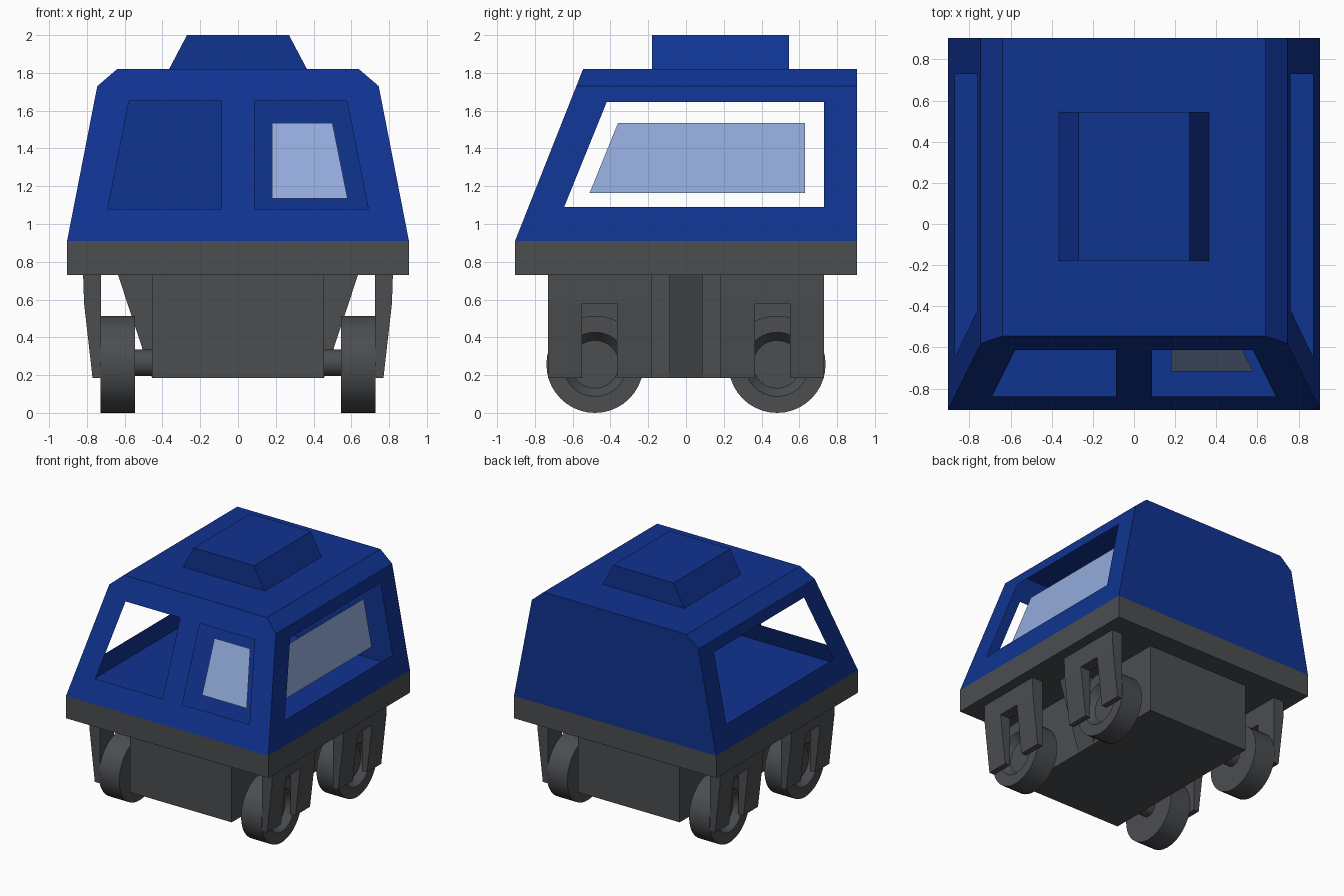
import bpy, bmesh, math
from mathutils import Vector

cube = bpy.data.objects.get("Cube")
if cube:
    bpy.data.objects.remove(cube, do_unlink=True)


def material(name, rgb):
    m = bpy.data.materials.new(name)
    m.use_nodes = True
    m.diffuse_color = (*rgb, 1)
    m.node_tree.nodes["Principled BSDF"].inputs["Base Color"].default_value = (*rgb, 1)
    return m


BLUE = material("deep blue", (0.005, 0.033, 0.28))
GREY = material("dark grey", (0.07, 0.075, 0.081))
GLASS = material("pale blue glass", (0.29, 0.40, 0.70))


def finish(name, bm, mat, mirror=(False, False), smooth=False):
    """Turn a bmesh into a named, coloured object, optionally mirrored."""
    bmesh.ops.remove_doubles(bm, verts=bm.verts, dist=0.0005)
    bmesh.ops.recalc_face_normals(bm, faces=bm.faces)
    mesh = bpy.data.meshes.new(name)
    bm.to_mesh(mesh)
    bm.free()
    mesh.materials.append(mat)
    ob = bpy.data.objects.new(name, mesh)
    bpy.context.collection.objects.link(ob)
    if any(mirror):
        mod = ob.modifiers.new("Mirror", "MIRROR")
        mod.use_axis = (*mirror, False)
    if smooth:
        bpy.ops.object.select_all(action="DESELECT")
        ob.select_set(True)
        bpy.context.view_layer.objects.active = ob
        bpy.ops.object.shade_smooth_by_angle(angle=math.radians(35))
    return ob


def add_face(bm, points):
    return bm.faces.new([bm.verts.new(p) for p in points])


def prism(name, profile, y0, y1, mat, mirror=(False, False)):
    """Extrude an (x, z) profile along y."""
    bm = bmesh.new()
    face = add_face(bm, [(x, y0, z) for x, z in profile])
    out = bmesh.ops.extrude_face_region(bm, geom=[face])
    verts = [g for g in out["geom"] if isinstance(g, bmesh.types.BMVert)]
    bmesh.ops.translate(bm, verts=verts, vec=(0, y1 - y0, 0))
    return finish(name, bm, mat, mirror)


def lathe(name, profile, y, z, mat, mirror):
    """Spin an (x, radius) profile about an axle parallel to x."""
    bm = bmesh.new()
    verts = [bm.verts.new((x, y, z + r)) for x, r in profile]
    edges = [bm.edges.new(pair) for pair in zip(verts, verts[1:])]
    bmesh.ops.spin(bm, geom=verts + edges, cent=(0, y, z), axis=(1, 0, 0),
                   angle=math.tau, steps=40)
    return finish(name, bm, mat, mirror, smooth=True)


# Cabin outline: sloping sides and windscreen
HALF, FLOOR, EAVE, ROOF = 0.905, 0.91, 1.73, 1.82
EAVE_X, ROOF_X = 0.745, 0.64


def side(y, z, inset=0):
    t = (z - FLOOR) / (EAVE - FLOOR)
    return Vector((HALF + (EAVE_X - HALF) * t - inset, y, z))


def front(x, z, inset=0):
    return Vector((x, -HALF + 0.36 * (z - FLOOR) / (ROOF - FLOOR) + inset, z))


# Cabin shell: one half with open windows, mirrored
bm = bmesh.new()
eave_y, roof_y = front(0, EAVE).y, front(0, ROOF).y

wall = [side(-HALF, FLOOR), side(HALF, FLOOR), side(HALF, EAVE), side(eave_y, EAVE)]
hole = [side(-0.645, 1.09), side(0.73, 1.09), side(0.73, 1.645), side(-0.42, 1.645)]
for i in range(4):
    j = (i + 1) % 4
    add_face(bm, [wall[i], wall[j], hole[j], hole[i]])

base_l, base_r = front(0, FLOOR), front(HALF, FLOOR)
eave, roof_r, roof_l = front(EAVE_X, EAVE), front(ROOF_X, ROOF), front(0, ROOF)
bl, br, tr, tl = [front(x, z) for x, z in
                  ((0.088, 1.08), (0.69, 1.08), (0.577, 1.65), (0.088, 1.65))]
for points in ((base_l, base_r, br, bl), (base_r, eave, tr, br),
               (eave, roof_r, tr), (roof_r, roof_l, tl, tr),
               (roof_l, base_l, bl, tl)):
    add_face(bm, points)

add_face(bm, [eave, (EAVE_X, HALF, EAVE), (ROOF_X, HALF, ROOF), roof_r])
add_face(bm, [roof_l, roof_r, (ROOF_X, HALF, ROOF), (0, HALF, ROOF)])
add_face(bm, [(0, HALF, FLOOR), (HALF, HALF, FLOOR), (EAVE_X, HALF, EAVE),
              (ROOF_X, HALF, ROOF), (0, HALF, ROOF)])
finish("cabin_shell", bm, BLUE, (True, False))

# Cabin floor
bm = bmesh.new()
h, z = HALF - 0.003, FLOOR + 0.004
add_face(bm, [(-h, -h, z), (h, -h, z), (h, h, z), (-h, h, z)])
finish("cabin_floor", bm, BLUE)

# Window panes, set inside the openings on one side
bm = bmesh.new()
add_face(bm, [side(y, z, 0.1) for y, z in
              ((-0.51, 1.165), (0.63, 1.165), (0.63, 1.535), (-0.36, 1.535))])
finish("side_window_pane", bm, GLASS)
bm = bmesh.new()
add_face(bm, [front(x, z, 0.1) for x, z in
              ((0.18, 1.135), (0.58, 1.135), (0.5, 1.535), (0.18, 1.535))])
finish("front_window_pane", bm, GLASS)

# Roof hatch
prism("roof_hatch", [(-0.365, ROOF), (0.365, ROOF), (0.27, 2), (-0.27, 2)],
      -0.18, 0.545, BLUE)

# Base plate, chassis and its tapered side ribs
PLATE, BOTTOM, BODY = 0.73, 0.185, 0.455
prism("base_plate", [(-HALF, PLATE), (HALF, PLATE), (HALF, FLOOR), (-HALF, FLOOR)],
      -HALF, HALF, GREY)
prism("chassis", [(-BODY, BOTTOM), (BODY, BOTTOM), (BODY, PLATE), (-BODY, PLATE)],
      -0.73, 0.73, GREY)
prism("side_rib", [(BODY, BOTTOM), (0.635, PLATE), (BODY, PLATE)],
      -0.088, 0.088, GREY, (True, False))

# Wheel brackets: forked plates that thin towards the bottom
bm = bmesh.new()
columns = [0.18, 0.365, 0.55, 0.73]
FORK = 0.58
for i, (a, b) in enumerate(zip(columns, columns[1:])):
    rows = [(FORK, PLATE)] if i == 1 else [(FORK, PLATE), (BOTTOM, FORK)]
    for low, high in rows:
        add_face(bm, [(0.725, a, low), (0.725, b, low), (0.725, b, high), (0.725, a, high)])
bmesh.ops.remove_doubles(bm, verts=bm.verts, dist=0.0005)
out = bmesh.ops.extrude_face_region(bm, geom=bm.faces[:])
outer_x = {BOTTOM: 0.77, FORK: 0.815, PLATE: 0.82}
for v in out["geom"]:
    if isinstance(v, bmesh.types.BMVert):
        v.co.x = outer_x[min(outer_x, key=lambda level: abs(level - v.co.z))]
finish("wheel_bracket", bm, GREY, (True, True))

# Wheels with dished hubs, and axles
WHEEL_Y, WHEEL_Z = 0.482, 0.257
lathe("wheel", [(0.545, 0), (0.545, 0.257), (0.727, 0.257), (0.727, 0.17),
                (0.67, 0.127), (0.67, 0)], WHEEL_Y, WHEEL_Z, GREY, (True, True))
lathe("axle", [(0.44, 0), (0.44, 0.07), (0.56, 0.07), (0.56, 0)],
      WHEEL_Y, WHEEL_Z + 0.008, GREY, (True, True))
